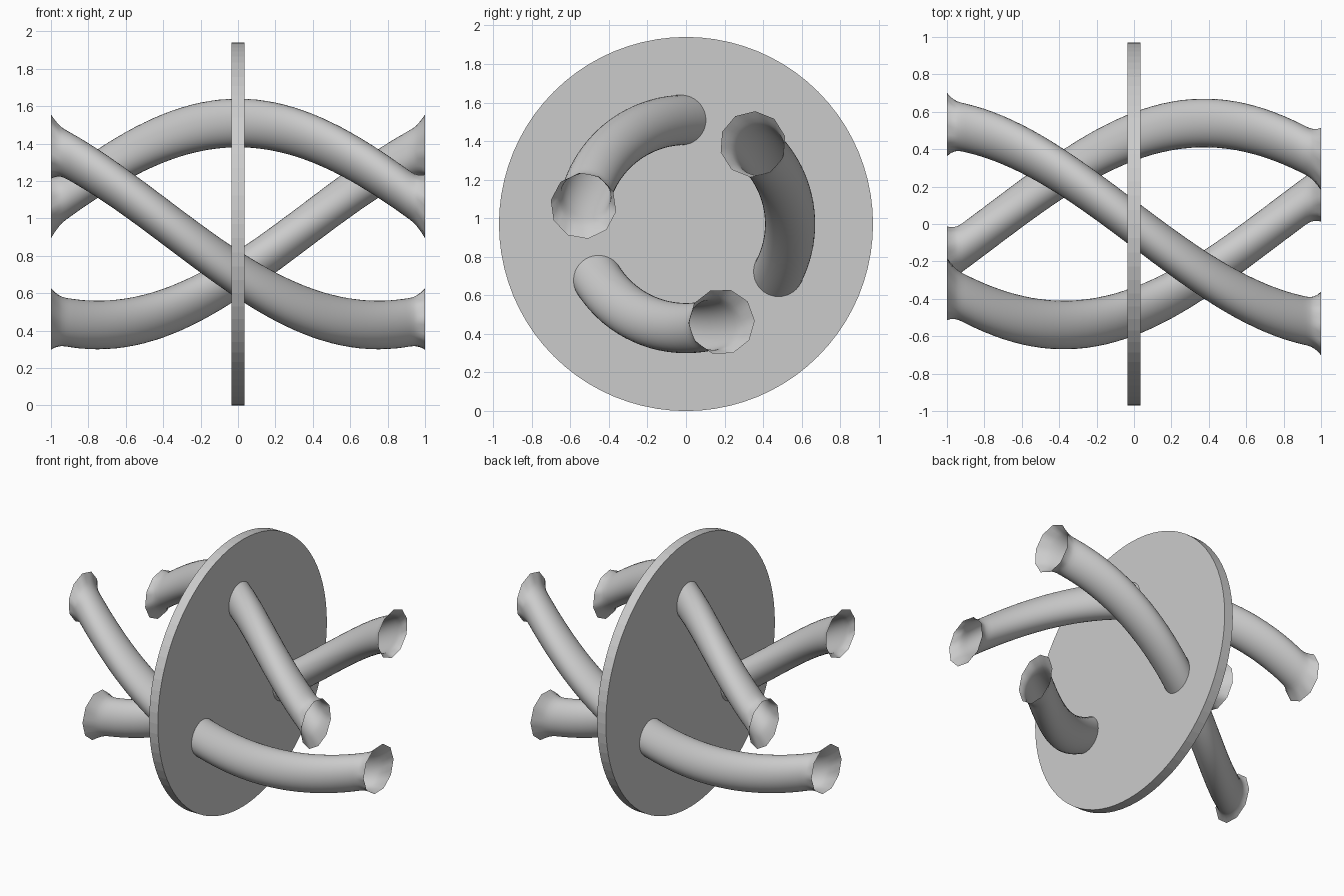
import bpy, bmesh
from math import sin, cos, pi, radians
from mathutils import Matrix, Vector

cube = bpy.data.objects.get("Cube")
if cube:
    bpy.data.objects.remove(cube, do_unlink=True)

DISC_R, DISC_T = 0.97, 0.07
HELIX_R, TUBE_R, RIM_R = 0.54, 0.13, 0.172
TWIST = radians(80)          # turn per unit of x
SIDES, RIM_SIDES, STEPS = 40, 10, 40

grey = bpy.data.materials.new("plain grey")
grey.use_nodes = True
colour = (0.6, 0.6, 0.6, 1)
grey.diffuse_color = colour
grey.node_tree.nodes["Principled BSDF"].inputs["Base Color"].default_value = colour


def add_object(name, bm):
    bmesh.ops.recalc_face_normals(bm, faces=bm.faces)
    mesh = bpy.data.meshes.new(name)
    bm.to_mesh(mesh)
    bm.free()
    mesh.materials.append(grey)
    obj = bpy.data.objects.new(name, mesh)
    bpy.context.collection.objects.link(obj)
    return obj


def tube_radius(x, a):
    """Plain round tube that flares to a faceted rim at both ends."""
    t = max(0, (abs(x) - 0.92) / 0.08)
    wedge = 2 * pi / RIM_SIDES
    facet = cos(wedge / 2) / cos(a % wedge - wedge / 2)
    return TUBE_R + (RIM_R * facet - TUBE_R) * t ** 2


def twisted_tube(name, start):
    bm = bmesh.new()
    # Evenly spaced rings, with extra rings in the flares
    xs = [-1 + 2 * i / STEPS for i in range(STEPS + 1)]
    xs = sorted(xs + [s * x for s in (-1, 1) for x in (0.92, 0.94, 0.96, 0.98)])
    rings = []
    for x in xs:
        turn = start + TWIST * x
        centre = Vector((x, HELIX_R * cos(turn), DISC_R + HELIX_R * sin(turn)))
        ring = []
        for k in range(SIDES):
            a = 2 * pi * k / SIDES
            r = tube_radius(x, a)
            ring.append(bm.verts.new(centre + r * Vector((0, cos(a + turn), sin(a + turn)))))
        rings.append(ring)
    for lower, upper in zip(rings, rings[1:]):
        for k in range(SIDES):
            n = (k + 1) % SIDES
            bm.faces.new((lower[k], lower[n], upper[n], upper[k]))
    bmesh.ops.remove_doubles(bm, verts=bm.verts, dist=1e-5)
    for f in bm.faces:
        f.smooth = True
    return add_object(name, bm)


# Upright central disc
bm = bmesh.new()
bmesh.ops.create_cone(
    bm, cap_ends=True, segments=80, radius1=DISC_R, radius2=DISC_R, depth=DISC_T,
    matrix=Matrix.Translation((0, 0, DISC_R)) @ Matrix.Rotation(pi / 2, 4, "Y"))
add_object("disc", bm)

# Three open tubes winding through the disc
for name, degrees in (("top_tube", 90), ("front_tube", 210), ("back_tube", 330)):
    twisted_tube(name, radians(degrees))
